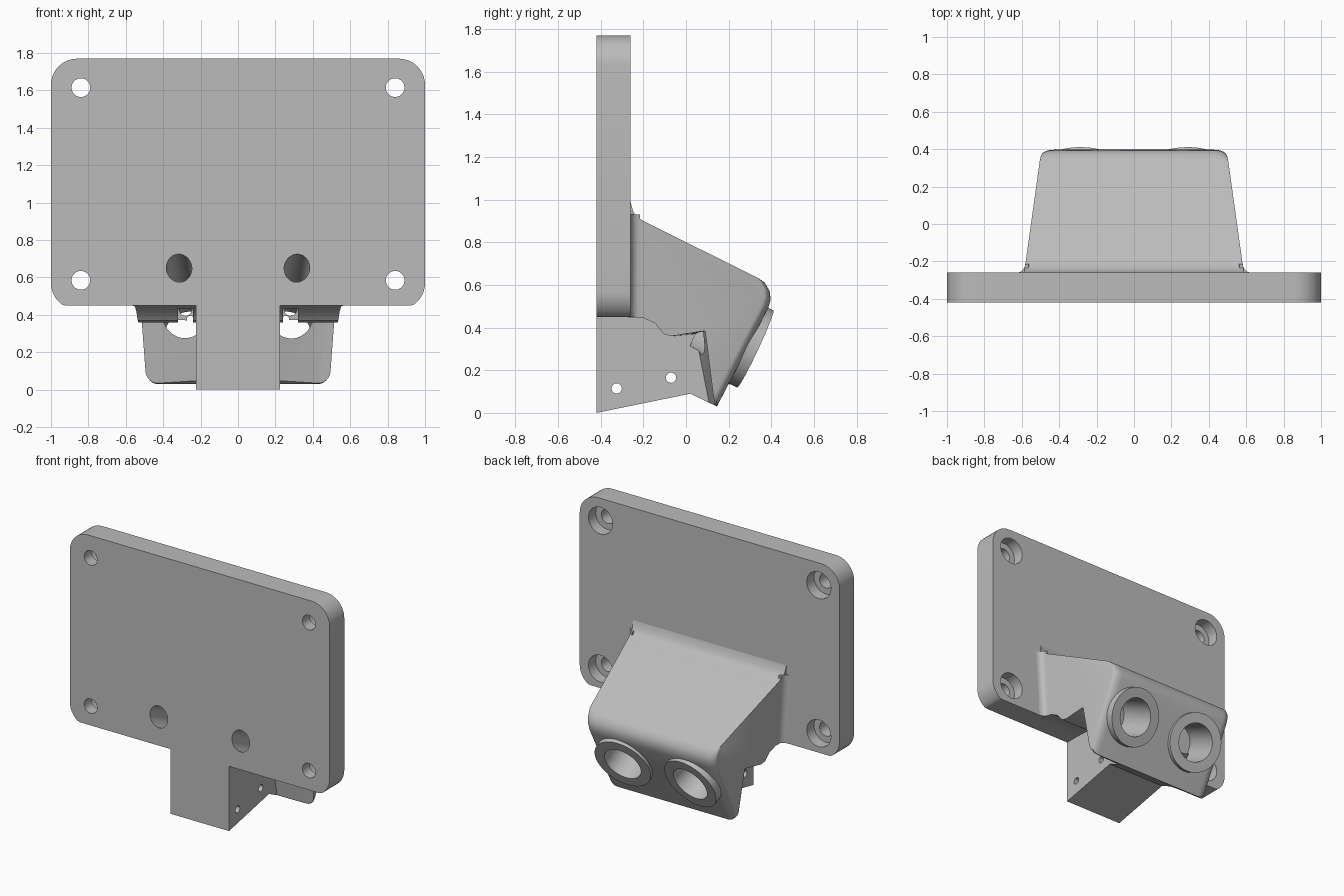
import bpy, bmesh, math
from mathutils import Vector

if "Cube" in bpy.data.objects:
    bpy.data.objects.remove(bpy.data.objects["Cube"], do_unlink=True)

grey = bpy.data.materials.new("plain grey")
grey.use_nodes = True
grey.diffuse_color = (0.5, 0.5, 0.5, 1)
grey.node_tree.nodes["Principled BSDF"].inputs["Base Color"].default_value = (0.5, 0.5, 0.5, 1)


def loft(name, sections):
    """Solid skinned through closed sections with equal point counts."""
    bm = bmesh.new()
    rings = [[bm.verts.new(p) for p in s] for s in sections]
    n = len(rings[0])
    for a, b in zip(rings, rings[1:]):
        for i in range(n):
            j = (i + 1) % n
            bm.faces.new((a[i], a[j], b[j], b[i]))
    bm.faces.new(rings[0][::-1])
    bm.faces.new(rings[-1])
    bmesh.ops.recalc_face_normals(bm, faces=bm.faces)
    mesh = bpy.data.meshes.new(name)
    bm.to_mesh(mesh)
    bm.free()
    mesh.materials.append(grey)
    ob = bpy.data.objects.new(name, mesh)
    bpy.context.collection.objects.link(ob)
    return ob


def rod(name, a, b, r, n=48):
    a, b = Vector(a), Vector(b)
    turn = (b - a).to_track_quat('Z', 'Y')
    circle = [turn @ Vector((r * math.cos(t), r * math.sin(t), 0))
              for t in (2 * math.pi * i / n for i in range(n))]
    return loft(name, [[a + c for c in circle], [b + c for c in circle]])


def box(name, lo, hi):
    return loft(name, [[(x, lo[1], lo[2]), (x, hi[1], lo[2]), (x, hi[1], hi[2]), (x, lo[1], hi[2])]
                       for x in (lo[0], hi[0])])


FRONT, BACK, BASE, TOP = -0.42, -0.26, 0.45, 1.77

# Mounting plate: rounded rectangle trimmed along its lower edge
outline = []
radius = 0.14
for k, (sx, cz) in enumerate([(1, TOP - radius), (-1, TOP - radius),
                              (-1, 0.43 + radius), (1, 0.43 + radius)]):
    for i in range(11):
        t = math.pi / 2 * (k + i / 10)
        outline.append((sx * (1 - radius) + radius * math.cos(t),
                        max(BASE, cz + radius * math.sin(t))))
plate = loft("mounting_plate", [[(x, y, z) for x, z in outline] for y in (FRONT, BACK)])

# Housing: side profile, tapering along the socket axis
AXIS = Vector((0.875, -0.484))


def half_width(y, z):
    return 0.49 + 0.125 * (0.1 - AXIS.dot((y, z)))


under = [(-0.3, 0.45), (-0.2, 0.445), (-0.145, 0.42), (-0.105, 0.37), (-0.07, 0.36)]
back = [(0.145, 0.03), (0.385, 0.49), (0.397, 0.53), (0.393, 0.57), (0.37, 0.61)]
roof = [(0.34, 0.632), (-0.19, 0.895), (-0.225, 0.915), (-0.248, 0.945), (-0.26, 0.99), (-0.3, 0.99)]


def section(side, inset=None, lift=0):
    """Section near a side wall, or at the tongue's edge without inset."""
    web = [(0.045, 0.37), (0.108, 0.048)] if inset is None else \
          [(0.09, 0.385), (0.135 - 0.14 * lift, 0.035 + lift)]
    rear = [Vector(p) - AXIS * lift * 0.6 for p in back]
    rear[0] += Vector((0.484, 0.875)) * lift
    pts = under + web + [tuple(p) for p in rear] + roof
    return [(side * (0.225 if inset is None else half_width(y, z) - inset), y, z) for y, z in pts]


rounding = [(0.06 * (1 - math.sin(t)), 0.06 * (1 - math.cos(t)))
            for t in (math.pi / 2 * i / 6 for i in range(7))]
left = [section(1, d, f) for d, f in rounding]
right = [section(-1, d, f) for d, f in rounding]
# rounding runs from the inner full section to the outer wall
left.sort(key=lambda s: -s[0][0])
right.sort(key=lambda s: s[0][0])
housing = loft("socket_housing", left + [section(1), section(-1)] + right[::-1])

# Tongue below the plate
profile = [(FRONT, 0), (0.02, 0.09), (0.11, 0.047), (0.11, 0.3), (0.0, 0.46), (FRONT, 0.46)]
tongue = loft("lower_tongue", [[(x, y, z) for y, z in profile] for x in (-0.225, 0.225)])

parts = [plate, housing, tongue]
cutters = []

for s, side in ((1, "left"), (-1, "right")):
    # Concave fillet where the housing meets the plate
    r = 0.045
    rows = []
    for z in (BASE, 0.93):
        row = [(s * (half_width(BACK, z) - 0.02), BACK - 0.01, z),
               (s * (half_width(BACK, z) + r), BACK - 0.01, z)]
        for i in range(7):
            t = math.pi / 2 * i / 6
            row.append((s * (half_width(BACK + r, z) + r * (1 - math.sin(t))),
                        BACK + r * (1 - math.cos(t)), z))
        row.append((s * (half_width(BACK + r, z) - 0.02), BACK + r, z))
        rows.append(row)
    parts.append(loft(side + "_fillet", rows))

    # Socket collar with its blind bore and cable passage
    mouth = Vector((s * 0.26, 0.325, 0.30))
    inlet = Vector((s * 0.315, FRONT, 0.65))
    axis = (mouth - inlet).normalized()
    parts.append(rod(side + "_collar", mouth - axis * 0.12, mouth, 0.2, 64))
    cutters += [rod("bore_cutter", mouth - axis * 0.28, mouth + axis * 0.2, 0.13, 64),
                rod("passage_cutter", mouth - axis * 0.5, mouth - axis * 0.2, 0.035),
                rod("inlet_cutter", inlet - axis * 0.1, mouth - axis * 0.45, 0.068)]

    # Slot and peep hole under the housing
    xs = sorted((s * 0.24, s * 0.32))
    cutters += [box("slot_cutter", (xs[0], -0.24, 0.3), (xs[1], 0.04, 0.435)),
                rod("peep_cutter", (s * 0.255, 0, 0.378), (s * 0.255, 0.2, 0.378), 0.018, 16)]

    # Counterbored screw holes
    for z in (0.585, 1.615):
        cutters += [rod("screw_cutter", (s * 0.84, -0.5, z), (s * 0.84, -0.2, z), 0.05),
                    rod("counterbore_cutter", (s * 0.84, -0.34, z), (s * 0.84, -0.2, z), 0.093)]

# Cross pin holes in the tongue
for y, z in ((-0.325, 0.115), (-0.07, 0.165)):
    cutters.append(rod("pin_cutter", (-0.3, y, z), (0.3, y, z), 0.024, 24))


def bounds(ob):
    cs = [v.co for v in ob.data.vertices]
    return [(min(c[i] for c in cs), max(c[i] for c in cs)) for i in range(3)]


# Cut each part, then smooth its rounded faces
for part in parts:
    bpy.ops.object.select_all(action='DESELECT')
    part.select_set(True)
    bpy.context.view_layer.objects.active = part
    for cutter in cutters:
        if all(a[0] < b[1] and b[0] < a[1] for a, b in zip(bounds(part), bounds(cutter))):
            mod = part.modifiers.new("cut", 'BOOLEAN')
            mod.operation, mod.solver, mod.object = 'DIFFERENCE', 'EXACT', cutter
            bpy.ops.object.modifier_apply(modifier=mod.name)
    bpy.ops.object.shade_smooth_by_angle(angle=math.radians(30))

for cutter in cutters:
    bpy.data.objects.remove(cutter, do_unlink=True)
